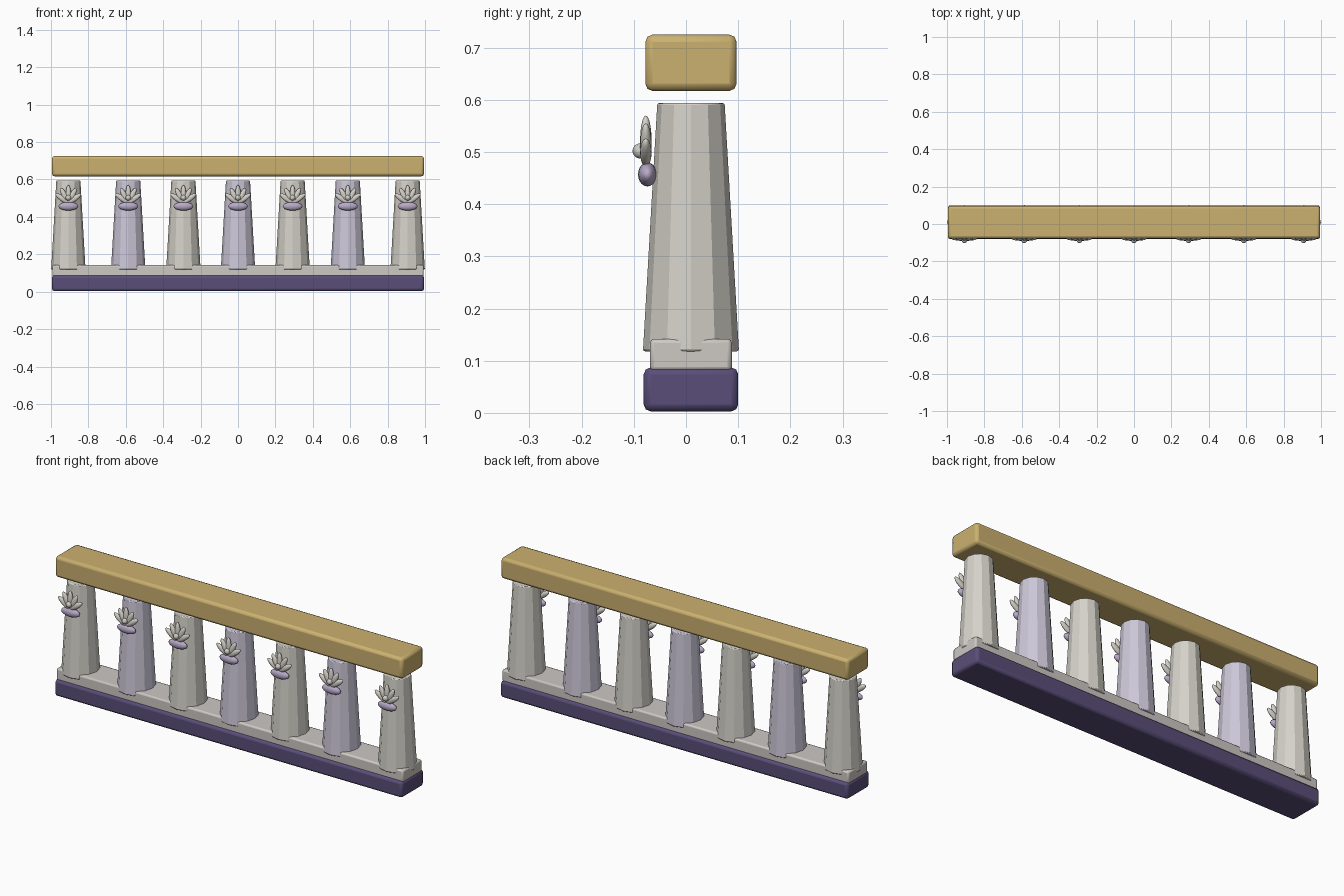
import bpy
import math

cube = bpy.data.objects.get("Cube")
if cube:
    bpy.data.objects.remove(cube)

YC = 0.0095  # centre line of the railing


def material(name, rgb):
    m = bpy.data.materials.new(name)
    m.use_nodes = True
    m.diffuse_color = (*rgb, 1)
    m.node_tree.nodes["Principled BSDF"].inputs["Base Color"].default_value = (*rgb, 1)
    return m


gold = material("warm gold", (0.60, 0.44, 0.16))
purple = material("deep purple", (0.10, 0.076, 0.19))
stone = material("pale stone", (0.61, 0.58, 0.55))
cream = material("cream", (0.66, 0.64, 0.58))
lilac = material("pale lilac", (0.60, 0.57, 0.68))
violet = material("soft violet", (0.48, 0.40, 0.58))
pearl_mat = material("pearl", (0.62, 0.60, 0.56))


def finish(name, mat, bevel=0, angle=35):
    ob = bpy.context.object
    ob.name = name
    ob.data.materials.append(mat)
    bpy.ops.object.transform_apply(location=False, rotation=True, scale=True)
    if bevel:
        mod = ob.modifiers.new("soft edges", "BEVEL")
        mod.width = bevel
        mod.segments = 2
        mod.limit_method = "ANGLE"
        mod.angle_limit = math.radians(40)
    bpy.ops.object.shade_smooth_by_angle(angle=math.radians(angle))
    return ob


def beam(name, length, depth, z0, z1, mat, bevel):
    bpy.ops.mesh.primitive_cube_add(size=1, location=(0, YC, (z0 + z1) / 2))
    bpy.context.object.scale = (length, depth, z1 - z0)
    finish(name, mat, bevel)


def ellipsoid(name, loc, radii, mat, tilt=0):
    bpy.ops.mesh.primitive_uv_sphere_add(segments=16, ring_count=10, location=loc,
                                         rotation=(0, tilt, 0))
    bpy.context.object.scale = radii
    finish(name, mat, angle=60)


# Long horizontal members
beam("base_beam", 1.99, 0.181, 0.003, 0.087, purple, 0.013)
beam("plinth", 1.986, 0.157, 0.08, 0.142, stone, 0.008)
beam("top_rail", 1.99, 0.175, 0.617, 0.725, gold, 0.014)

# Tapered posts, each with a shell ornament on the front
for i, x in enumerate((-0.907, -0.587, -0.292, 0, 0.292, 0.587, 0.907)):
    bpy.ops.mesh.primitive_cone_add(vertices=12, radius1=0.092, radius2=0.0645,
                                    depth=0.476, location=(x, YC, 0.356))
    finish(f"post_{i + 1}", lilac if i % 2 else cream, 0.004, 25)

    # Cushion under the shell
    ellipsoid(f"shell_cushion_{i + 1}", (x, -0.074, 0.457), (0.053, 0.018, 0.023), violet)

    # Fan of five petals
    for k in range(-2, 3):
        a = math.radians(27 * k)
        half = 0.048 - 0.003 * abs(k)
        ellipsoid(f"shell_petal_{i + 1}_{k + 3}",
                  (x + half * math.sin(a), -0.077, 0.474 + half * math.cos(a)),
                  (0.0145, 0.011, half), cream, a)

    # Bead at the heart of the shell
    ellipsoid(f"shell_bead_{i + 1}", (x, -0.088, 0.502), (0.0145, 0.0145, 0.0145), pearl_mat)
